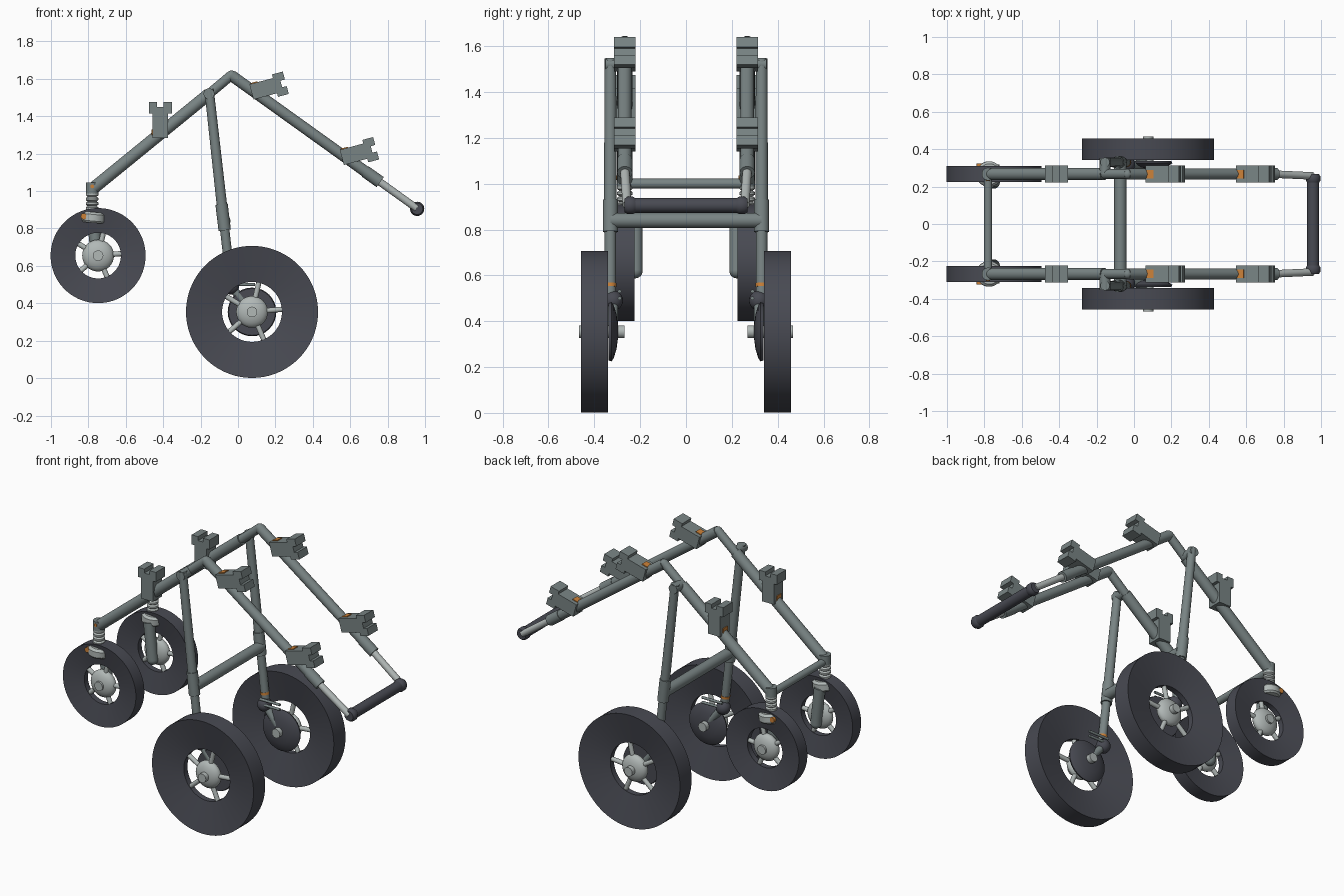
import bpy, bmesh, math
from mathutils import Vector, Matrix

cube = bpy.data.objects.get("Cube")
if cube:
    bpy.data.objects.remove(cube, do_unlink=True)


def material(name, r, g, b):
    m = bpy.data.materials.new(name)
    m.use_nodes = True
    m.diffuse_color = (r, g, b, 1)
    m.node_tree.nodes["Principled BSDF"].inputs["Base Color"].default_value = (r, g, b, 1)
    return m


GREY = material("frame grey", 0.19, 0.23, 0.23)
LIGHT = material("light metal", 0.44, 0.48, 0.47)
DARK = material("dark rubber", 0.065, 0.068, 0.085)
ORANGE = material("orange accent", 0.60, 0.22, 0.04)


def finish(name, bm, mat, matrix=None):
    bmesh.ops.remove_doubles(bm, verts=bm.verts, dist=1e-5)
    bmesh.ops.recalc_face_normals(bm, faces=bm.faces)
    mesh = bpy.data.meshes.new(name)
    bm.to_mesh(mesh)
    bm.free()
    mesh.materials.append(mat)
    ob = bpy.data.objects.new(name, mesh)
    if matrix:
        ob.matrix_world = matrix
    bpy.context.collection.objects.link(ob)
    bpy.ops.object.select_all(action='DESELECT')
    ob.select_set(True)
    bpy.context.view_layer.objects.active = ob
    bpy.ops.object.shade_smooth_by_angle(angle=math.radians(35))
    return ob


def lathe(name, profile, loc, axis, mat, steps=32, closed=False):
    """Turn (radius, height) points around an axis through loc."""
    bm = bmesh.new()
    vs = [bm.verts.new((r, 0, h)) for r, h in profile]
    pairs = list(zip(vs, vs[1:])) + ([(vs[-1], vs[0])] if closed else [])
    edges = [bm.edges.new(p) for p in pairs]
    bmesh.ops.spin(bm, geom=vs + edges, cent=(0, 0, 0), axis=(0, 0, 1),
                   angle=math.tau, steps=steps)
    rot = Vector(axis).to_track_quat('Z', 'Y').to_matrix().to_4x4()
    return finish(name, bm, mat, Matrix.Translation(loc) @ rot)


def tube(name, a, b, r, mat, r2=None):
    a, b = Vector(a), Vector(b)
    n = (b - a).length
    return lathe(name, [(0, 0), (r, 0), (r2 or r, n), (0, n)], a, b - a, mat, 24)


def ball(name, loc, r, mat):
    bm = bmesh.new()
    bmesh.ops.create_uvsphere(bm, u_segments=24, v_segments=14, radius=r)
    return finish(name, bm, mat, Matrix.Translation(loc))


def prism(name, outline, width, matrix, mat):
    """Extrude an x-z outline across y."""
    bm = bmesh.new()
    face = bm.faces.new([bm.verts.new((u, -width / 2, v)) for u, v in outline])
    out = bmesh.ops.extrude_face_region(bm, geom=[face])
    verts = [v for v in out["geom"] if isinstance(v, bmesh.types.BMVert)]
    bmesh.ops.translate(bm, verts=verts, vec=(0, width, 0))
    return finish(name, bm, mat, matrix)


def wheel(name, loc, radius, half, hole, side):
    # dished tyre, domed hub, spokes and axle pin
    axis = (0, side, 0)
    lip = 0.018
    lathe(name + "_tyre", [(hole, -lip), (radius, -half), (radius, half), (hole, lip)],
          loc, axis, DARK, 72, True)
    dome = [(0.085 * math.cos(t), 0.042 * math.sin(t))
            for t in [math.pi * (k / 12 - 0.5) for k in range(13)]]
    lathe(name + "_hub", dome, loc, axis, LIGHT)
    c = Vector(loc)
    for k in range(5):
        t = math.radians(5 + 72 * k)
        d = Vector((math.cos(t), 0, math.sin(t)))
        tube(f"{name}_spoke_{k + 1}", c + d * 0.06, c + d * (hole + 0.01), 0.014, LIGHT)
    tube(name + "_axle_pin", c, c + Vector((0, side * (half + 0.01), 0)), 0.028, LIGHT)


def mount(name, x, y, z, angle):
    # flared bracket with a notched end and an orange plate
    m = Matrix.Translation((x, y, z)) @ Matrix.Rotation(-math.radians(angle), 4, 'Y')
    half = [(0, 0.042), (0.13, 0.042), (0.13, 0.062), (0.19, 0.062),
            (0.19, 0.018), (0.165, 0.018)]
    prism(name, half + [(u, -v) for u, v in reversed(half)], 0.092, m, GREY)
    plate = [(0.008, 0.04), (0.045, 0.04), (0.045, 0.047), (0.008, 0.047)]
    prism(name + "_plate", plate, 0.045, m, ORANGE)


FX, LEG = -0.78, (-0.155, 1.52)
for s, tag in ((1, "back"), (-1, "front")):
    y, ly = s * 0.267, s * 0.33

    # folding side frame
    tube(tag + "_lower_arm", (FX, y, 1.01), (-0.16, y, 1.515), 0.033, GREY)
    tube(tag + "_upper_arm", (-0.16, y, 1.515), (-0.035, y, 1.62), 0.026, GREY)
    ball(tag + "_apex_joint", (-0.035, y, 1.618), 0.027, GREY)
    tube(tag + "_push_arm", (-0.035, y, 1.618), (0.75, y, 1.055), 0.030, GREY)
    tube(tag + "_push_arm_collar", (0.68, y, 1.105), (0.76, y, 1.048), 0.033, GREY)
    tube(tag + "_handle_rod", (0.74, y, 1.062), (0.955, s * 0.257, 0.908), 0.020, LIGHT)
    lathe(tag + "_handle_cap", [(0, -.025), (.03, -.025), (.038, -.012), (.038, .012),
          (.03, .025), (0, .025)], (0.958, s * 0.243, 0.905), (0, s, 0), DARK)

    # rear leg with pivot, sleeve and ankle
    tube(tag + "_leg_pivot", (LEG[0], y, LEG[1]), (LEG[0], s * 0.352, LEG[1]), 0.029, GREY)
    tube(tag + "_upper_leg", (LEG[0], ly, 1.545), (-0.08, ly, 0.87), 0.025, GREY, 0.028)
    tube(tag + "_leg_sleeve", (-0.088, ly, 0.93), (-0.071, ly, 0.79), 0.033, GREY)
    tube(tag + "_lower_leg", (-0.08, ly, 0.87), (-0.037, ly, 0.5), 0.025, GREY)
    ball(tag + "_ankle", (-0.037, s * 0.318, 0.49), 0.043, DARK)
    tube(tag + "_ankle_ring", (-0.045, ly, 0.565), (-0.043, ly, 0.55), 0.027, ORANGE)
    tube(tag + "_ankle_arm", (-0.037, s * 0.318, 0.49), (0.075, s * 0.32, 0.355), 0.022, GREY)
    for k, z in enumerate((0.50, 0.53)):
        tube(f"{tag}_link_{k + 1}", (-0.05, s * 0.29, z), (0.09, s * 0.29, z), 0.008, GREY)

    # large wheel with inner drum
    wheel(tag + "_large_wheel", (0.075, s * 0.399, 0.354), 0.353, 0.058, 0.16, s)
    lathe(tag + "_drum", [(0, 0), (0.125, 0), (0.13, 0.012), (0.115, 0.022),
          (0.075, 0.034), (0.03, 0.04), (0, 0.04)],
          (0.075, s * 0.337, 0.354), (0, -s, 0), DARK)
    tube(tag + "_drum_pin", (0.075, s * 0.399, 0.354), (0.075, s * 0.268, 0.354), 0.028, LIGHT)

    # steering column with ribbed spring
    tube(tag + "_column_cap", (FX, y, 0.985), (FX, y, 1.045), 0.034, GREY)
    tube(tag + "_column_dot", (FX, y - 0.028, 1.025), (FX, y - 0.037, 1.025), 0.010, ORANGE)
    ribs = [(0, 0.87)]
    for k in range(5):
        z = 0.87 + 0.025 * k
        ribs += [(0.024, z), (0.034, z + 0.007), (0.034, z + 0.018), (0.024, z + 0.025)]
    lathe(tag + "_spring", ribs + [(0, 0.995)], (FX, y, 0), (0, 0, 1), LIGHT)

    # fork crown and inner strut
    lathe(tag + "_fork_crown", [(0, -.03), (.06, -.03), (.068, -.02), (.068, .015),
          (.055, .028), (0, .028)], (-0.775, y, 0.86), (0.09, 0, 1), LIGHT)
    tube(tag + "_crown_stud", (-0.825, y - s * -0.03, 0.865), (-0.825, y + s * 0.057, 0.865),
         0.016, ORANGE)
    tube(tag + "_fork_strut", (-0.775, s * 0.222, 0.85), (-0.75, s * 0.222, 0.62), 0.033, GREY)
    ball(tag + "_strut_end", (-0.75, s * 0.222, 0.62), 0.033, GREY)

    # small wheel
    wheel(tag + "_small_wheel", (-0.748, s * 0.267, 0.655), 0.254, 0.042, 0.122, s)

    # accessory brackets
    mount(tag + "_lower_arm_mount", -0.415, y, 1.285, 90)
    mount(tag + "_upper_push_mount", 0.072, y, 1.53, 15)
    mount(tag + "_lower_push_mount", 0.555, y, 1.18, 15)

# cross members and handle
tube("column_crossbar", (FX, -0.26, 1.0), (FX, 0.26, 1.0), 0.022, GREY)
tube("leg_crossbar", (-0.073, -0.33, 0.84), (-0.073, 0.33, 0.84), 0.033, GREY)
tube("handle", (0.958, -0.25, 0.905), (0.958, 0.25, 0.905), 0.032, DARK)
